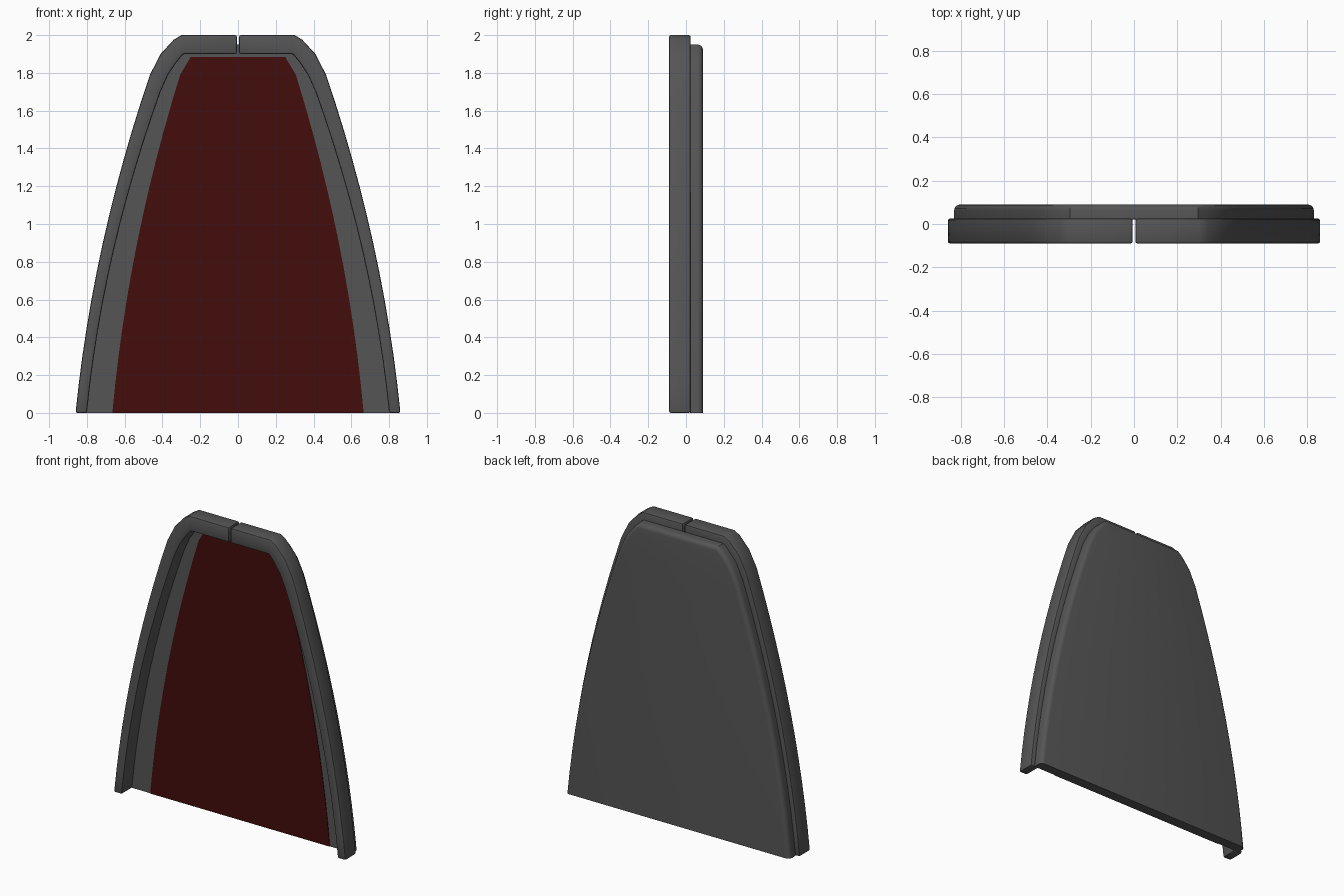
import bpy, bmesh, math

if "Cube" in bpy.data.objects:
    bpy.data.objects.remove(bpy.data.objects["Cube"])


def material(name, rgb):
    m = bpy.data.materials.new(name)
    m.diffuse_color = (*rgb, 1)
    m.use_nodes = True
    m.node_tree.nodes["Principled BSDF"].inputs["Base Color"].default_value = m.diffuse_color
    return m


GRAY = material("dark gray", (0.09, 0.09, 0.09))
RED = material("deep red", (0.058, 0.004, 0.004))


def outline(base, a, b, z_end, tail, n=12):
    """Right half of an arch: a gently curving side, then shoulder points."""
    zs = [z_end * i / n for i in range(n + 1)]
    return [(base - a * z - b * z * z, z) for z in zs] + tail


def mirrored(pts):
    return [(-x, z) for x, z in pts]


def strip_prism(name, left, right, y0, y1, mat, pick_edge, bevel, segments):
    """Quad strip between two outlines, thickened from y0 to y1 and bevelled."""
    bm = bmesh.new()
    va = [bm.verts.new((x, y0, z)) for x, z in left]
    vb = [bm.verts.new((x, y0, z)) for x, z in right]
    for i in range(len(va) - 1):
        bm.faces.new((va[i], vb[i], vb[i + 1], va[i + 1]))
    ext = bmesh.ops.extrude_face_region(bm, geom=bm.faces[:], use_keep_orig=True)
    for v in ext["geom"]:
        if isinstance(v, bmesh.types.BMVert):
            v.co.y = y1
    bmesh.ops.recalc_face_normals(bm, faces=bm.faces[:])
    if bevel:
        edges = [e for e in bm.edges
                 if e.calc_face_angle(0) > math.radians(40) and pick_edge(e)]
        bmesh.ops.bevel(bm, geom=edges, offset=bevel, segments=segments,
                        profile=0.5, affect='EDGES', clamp_overlap=True)
    me = bpy.data.meshes.new(name)
    bm.to_mesh(me)
    bm.free()
    me.materials.append(mat)
    ob = bpy.data.objects.new(name, me)
    bpy.context.collection.objects.link(ob)
    bpy.ops.object.select_all(action='DESELECT')
    ob.select_set(True)
    bpy.context.view_layer.objects.active = ob
    bpy.ops.object.shade_smooth_by_angle(angle=math.radians(35))
    return ob


# Arch outlines: rim outside, rim inside, and the back plate midway between
outer = outline(0.86, 0.10, 0.067, 1.79, [(0.41, 1.90), (0.34, 1.976), (0.30, 2.0)])
inner = outline(0.80, 0.10, 0.076, 1.70, [(0.37, 1.79), (0.33, 1.85), (0.29, 1.90)])
middle = [((p[0] + q[0]) / 2, (p[1] + q[1]) / 2) for p, q in zip(outer, inner)]
middle[0] = (0.83, 0)

# Rim halves, separated by a thin slot at the crown
GAP = 0.006
rim_in = inner + [(GAP, 1.90)]
rim_out = outer + [(GAP, 2.0)]
for side, a, b in (("right", rim_in, rim_out),
                   ("left", mirrored(rim_in), mirrored(rim_out))):
    strip_prism(side + "_rim", a, b, -0.09, 0.025, GRAY, lambda e: True, 0.01, 2)


# Back plate, rounded along its rear edge except at the base
def rear_edge(e):
    return (all(v.co.y > 0.08 for v in e.verts)
            and any(v.co.z > 0.001 for v in e.verts))


strip_prism("back_plate", mirrored(middle), middle, 0.024, 0.09, GRAY,
            rear_edge, 0.028, 4)

# Red panel lying on the front of the plate
panel = outline(0.665, 0.09, 0.0617, 1.79, [(0.25, 1.885)])
strip_prism("red_panel", mirrored(panel), panel, 0.020, 0.0245, RED,
            lambda e: False, 0, 1)
